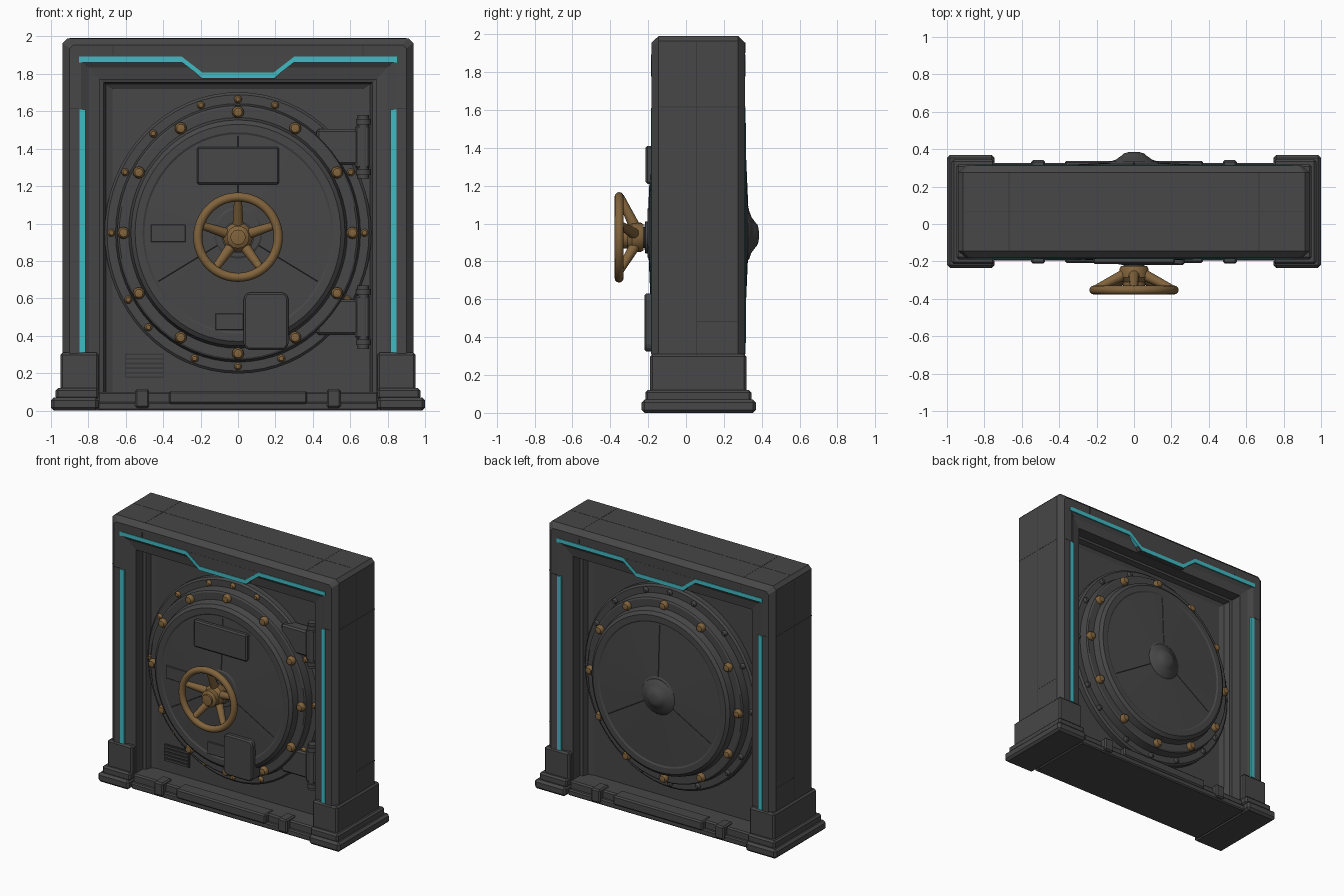
import bpy, bmesh
from math import sin, cos, pi, radians
from mathutils import Vector

if "Cube" in bpy.data.objects:
    bpy.data.objects.remove(bpy.data.objects["Cube"])

MID = 0.13      # back parts sit at MID - y
CZ = 0.95       # door centre height
OVAL = 1.055    # the door is slightly taller than wide
PANEL = -0.005  # front of the recessed door panel

def material(name, rgb):
    m = bpy.data.materials.new(name)
    m.use_nodes = True
    m.diffuse_color = (*rgb, 1)
    m.node_tree.nodes["Principled BSDF"].inputs["Base Color"].default_value = (*rgb, 1)
    return m

STEEL = material("dark steel", (0.063, 0.063, 0.063))
SEAM = material("seam grey", (0.04, 0.04, 0.04))
BRONZE = material("bronze", (0.22, 0.125, 0.045))
CYAN = material("cyan light", (0.052, 0.5, 0.55))

def finish(name, bm, mat, bevel=0, smooth=0):
    bmesh.ops.recalc_face_normals(bm, faces=bm.faces)
    me = bpy.data.meshes.new(name)
    bm.to_mesh(me)
    bm.free()
    me.materials.append(mat)
    ob = bpy.data.objects.new(name, me)
    bpy.context.collection.objects.link(ob)
    if bevel:
        mod = ob.modifiers.new("bevel", "BEVEL")
        mod.width, mod.segments = bevel, 1
    if smooth:
        bpy.ops.object.select_all(action="DESELECT")
        ob.select_set(True)
        bpy.context.view_layer.objects.active = ob
        bpy.ops.object.shade_smooth_by_angle(angle=radians(smooth))
    return ob

def prism(name, pts, y0, y1, mat, bevel=0, back=False):
    """Outline in x, z pushed from y0 to y1."""
    if back:
        y0, y1 = MID - y0, MID - y1
    bm = bmesh.new()
    face = bm.faces.new([bm.verts.new((x, y0, z)) for x, z in pts])
    ext = bmesh.ops.extrude_face_region(bm, geom=[face], use_keep_orig=True)
    moved = [g for g in ext["geom"] if isinstance(g, bmesh.types.BMVert)]
    bmesh.ops.translate(bm, verts=moved, vec=(0, y1 - y0, 0))
    finish(name, bm, mat, bevel)

def box(name, x, y, z, mat=STEEL, bevel=0, back=False):
    pts = [(x[0], z[0]), (x[1], z[0]), (x[1], z[1]), (x[0], z[1])]
    prism(name, pts, y[0], y[1], mat, bevel, back)

def pair(name, x, y, z, mat=STEEL, bevel=0, back=False):
    for side, s in (("left", 1), ("right", -1)):
        box(f"{side}_{name}", (s * x[0], s * x[1]), y, z, mat, bevel, back)

def lathe(name, profile, mat, cx=0, cz=CZ, stretch=1, back=False, n=64, smooth=35):
    """Turn (radius, y) points around an axis along y."""
    bm = bmesh.new()
    rings = []
    for r, y in profile:
        y = MID - y if back else y
        turns = [2 * pi * i / n for i in range(n if r else 1)]
        rings.append([bm.verts.new((cx + r * cos(t), y, cz + stretch * r * sin(t))) for t in turns])
    for a, b in zip(rings, rings[1:]):
        for i in range(n):
            j = (i + 1) % n
            bm.faces.new((a[i], a[j], b[0]) if len(b) == 1 else (a[i], a[j], b[j], b[i]))
    bmesh.ops.remove_doubles(bm, verts=bm.verts, dist=1e-5)
    finish(name, bm, mat, smooth=smooth)

def rod(name, p, q, r0, r1, mat, n=12):
    p, q = Vector(p), Vector(q)
    bm = bmesh.new()
    bmesh.ops.create_cone(bm, cap_ends=True, segments=n, radius1=r0, radius2=r1, depth=(q - p).length)
    ob = finish(name, bm, mat, smooth=35)
    ob.location = (p + q) / 2
    ob.rotation_euler = (q - p).to_track_quat("Z", "Y").to_euler()

def on_door(r, degrees, y, back=False):
    a = radians(degrees)
    return (r * sin(a), MID - y if back else y, CZ + OVAL * r * cos(a))

# Arched frame: rings of (half width, top, y, corner cut)
half = [(.67, 1.72, PANEL, .001), (.705, 1.745, -.02, .001), (.72, 1.755, -.06, .001),
        (.74, 1.77, -.065, .001), (.74, 1.77, -.15, .001), (.8, 1.835, -.16, .001),
        (.84, 1.87, -.18, .001), (.9, 1.955, -.182, .02), (.938, 1.99, -.145, .025)]
rings = half + [(w, t, MID - y, c) for w, t, y, c in reversed(half)]
bm = bmesh.new()
loops = []
for w, t, y, c in rings:
    path = [(-w, 0), (-w, t - c), (-w + c, t), (w - c, t), (w, t - c), (w, 0)]
    loops.append([bm.verts.new((x, y, z)) for x, z in path])
for a, b in zip(loops, loops[1:] + loops[:1]):
    for i in range(5):
        bm.faces.new((a[i], a[i + 1], b[i + 1], b[i]))
finish("frame", bm, STEEL)

# Seams between the frame blocks
pair("side_seam", (.93, .939), (.053, .057), (.12, 1.96), SEAM)
pair("cap_seam", (.93, .939), (-.145, .275), (1.612, 1.618), SEAM)
pair("cap_face_seam", (.85, .9), (-.183, MID + .183), (1.612, 1.618), SEAM)
pair("low_seam", (.93, .939), (.057, .275), (.48, .484), SEAM)
pair("cap_top_seam", (.665, .67), (-.145, .275), (1.97, 1.991), SEAM)
pair("lintel_seam", (.665, .67), (-.183, MID + .183), (1.9, 1.955), SEAM)
box("top_seam", (-.9, .9), (.064, .068), (1.97, 1.991), SEAM)

# Pillar feet, stepped plinths and sill
pair("pillar_foot", (.745, .95), (-.189, MID + .189), (.1, .31), STEEL, .012)
pair("plinth_step", (.745, .975), (-.215, MID + .215), (.06, .12), STEEL, .012)
pair("plinth", (.745, 1.0), (-.235, MID + .239), (0, .07), STEEL, .016)
box("sill", (-.75, .75), (-.17, MID + .17), (0, .1), STEEL, .01)
box("sill_base", (-.75, .75), (-.195, MID + .195), (0, .045), STEEL, .008)

# Door panel filling the opening
box("door_panel", (-.71, .71), (PANEL, MID - PANEL), (.05, 1.75))

door = [(.713, 0), (.713, -.045), (.7, -.058), (.655, -.058), (.645, -.115), (.635, -.122), (.585, -.122),
        (.572, -.168), (.55, -.186), (.51, -.186), (.5, -.18), (.13, -.197), (.12, -.203), (0, -.204)]
strip = [(-.85, 1.892), (-.3, 1.892), (-.19, 1.807), (.19, 1.807), (.3, 1.892), (.85, 1.892)]
lower = [(x, z - .03) for x, z in reversed(strip)]

# Parts repeated on the front and the back
for back, tag in ((False, "front"), (True, "back")):
    lathe(f"{tag}_door_disc", door, STEEL, stretch=OVAL, back=back, smooth=20)

    # Light strips and the lintel plate under the dip
    plate = [(-.3, 1.89), (.3, 1.89), (.2, 1.775), (-.2, 1.775)]
    prism(f"{tag}_lintel_plate", plate, -.1815, -.14, STEEL, back=back)
    prism(f"{tag}_lintel_light", strip + lower, -.185, -.15, CYAN, back=back)
    pair(f"{tag}_pillar_light", (.816, .848), (-.184, -.15), (.31, 1.61), CYAN, back=back)

    # Sill fittings
    box(f"{tag}_sill_plate", (-.37, .37), (-.208, -.1), (.035, .105), STEEL, .01, back)
    pair(f"{tag}_sill_clip", (.475, .55), (-.212, -.1), (.015, .115), STEEL, .01, back)

    # Twelve large bolts, and small ones around the rim
    for a in range(0, 360, 30):
        x, y, z = on_door(.612, a, -.115)
        bolt = [(.032, y), (.032, y - .02), (.022, y - .038), (0, y - .043)]
        lathe(f"{tag}_bolt", bolt, BRONZE, x, z, back=back, n=12)
    for a in (0, 17, 42, 63, 90, 120, 135, 160, 180, 200, 225, 240, 270, 297, 318, 343):
        x, y, z = on_door(.677, a, -.05)
        bolt = [(.021, y), (.021, y - .015), (.012, y - .028), (0, y - .03)]
        lathe(f"{tag}_rim_bolt", bolt, STEEL if back else BRONZE, x, z, back=back, n=10)

    # Radial seams on the door face
    for a in (0, 120, 240):
        rod(f"{tag}_door_seam", on_door(.13, a, -.196, back), on_door(.49, a, -.1795, back), .003, .003, SEAM, 4)

# Back hub cap
hub = [(.14, -.19), (.13, -.203), (.095, -.215), (.068, -.235), (.052, -.248), (.03, -.254), (0, -.255)]
lathe("back_hub_cap", hub, STEEL, cz=.94, back=True, n=32)

# Front door plates
box("name_plate", (-.22, .22), (-.214, -.17), (1.21, 1.41), STEEL, .01)
outline = [(.03, .35), (.05, .325), (.25, .325), (.27, .35), (.27, .605), (.25, .63), (.05, .63), (.03, .605)]
prism("lock_box", outline, -.22, -.11, STEEL, .01)
box("side_plate", (-.465, -.28), (-.192, -.17), (.9, .995), STEEL, .003)
box("latch_plate", (-.12, .03), (-.193, -.17), (.43, .52), STEEL, .003)

# Vent slats
box("vent", (-.605, -.395), (PANEL - .004, PANEL), (.175, .305), SEAM)
for i in range(5):
    box("vent_slat", (-.6, -.4), (PANEL - .012, PANEL), (.182 + i * .025, .197 + i * .025))

# Hinges
for name, z in (("upper", 1.41), ("lower", .5)):
    box(f"{name}_hinge_arm", (.42, .68), (-.095, PANEL), (z - .095, z + .095), STEEL, .012)
    box(f"{name}_hinge_leaf", (.625, .705), (-.1, PANEL), (z - .115, z + .115), STEEL, .01)
    rod(f"{name}_hinge_pin", (.67, -.075, z - .17), (.67, -.075, z + .17), .03, .03, STEEL, 16)
    for dz in (-.15, .12):
        rod(f"{name}_hinge_collar", (.67, -.075, z + dz), (.67, -.075, z + dz + .03), .04, .04, STEEL, 16)

# Hand wheel
WZ, RIM, RY = .927, .215, -.353
rim = [(RIM + .024 * cos(pi * i / 6), RY + .024 * sin(pi * i / 6)) for i in range(13)]
lathe("wheel_rim", rim, BRONZE, cz=WZ, n=48)
lathe("wheel_collar", [(.085, -.19), (.085, -.215), (.055, -.22), (.055, -.24)], STEEL, cz=WZ, n=24)
hub = [(.05, -.225), (.07, -.225), (.078, -.24), (.078, -.285), (.06, -.31),
       (.06, -.345), (.04, -.355), (.04, -.37), (0, -.375)]
lathe("wheel_hub", hub, BRONZE, cz=WZ, n=24)
for i in range(5):
    a = radians(90 + 72 * i)
    rod("wheel_spoke", (.05 * cos(a), -.268, WZ + .05 * sin(a)),
        (RIM * cos(a), RY + .006, WZ + RIM * sin(a)), .03, .02, BRONZE)
